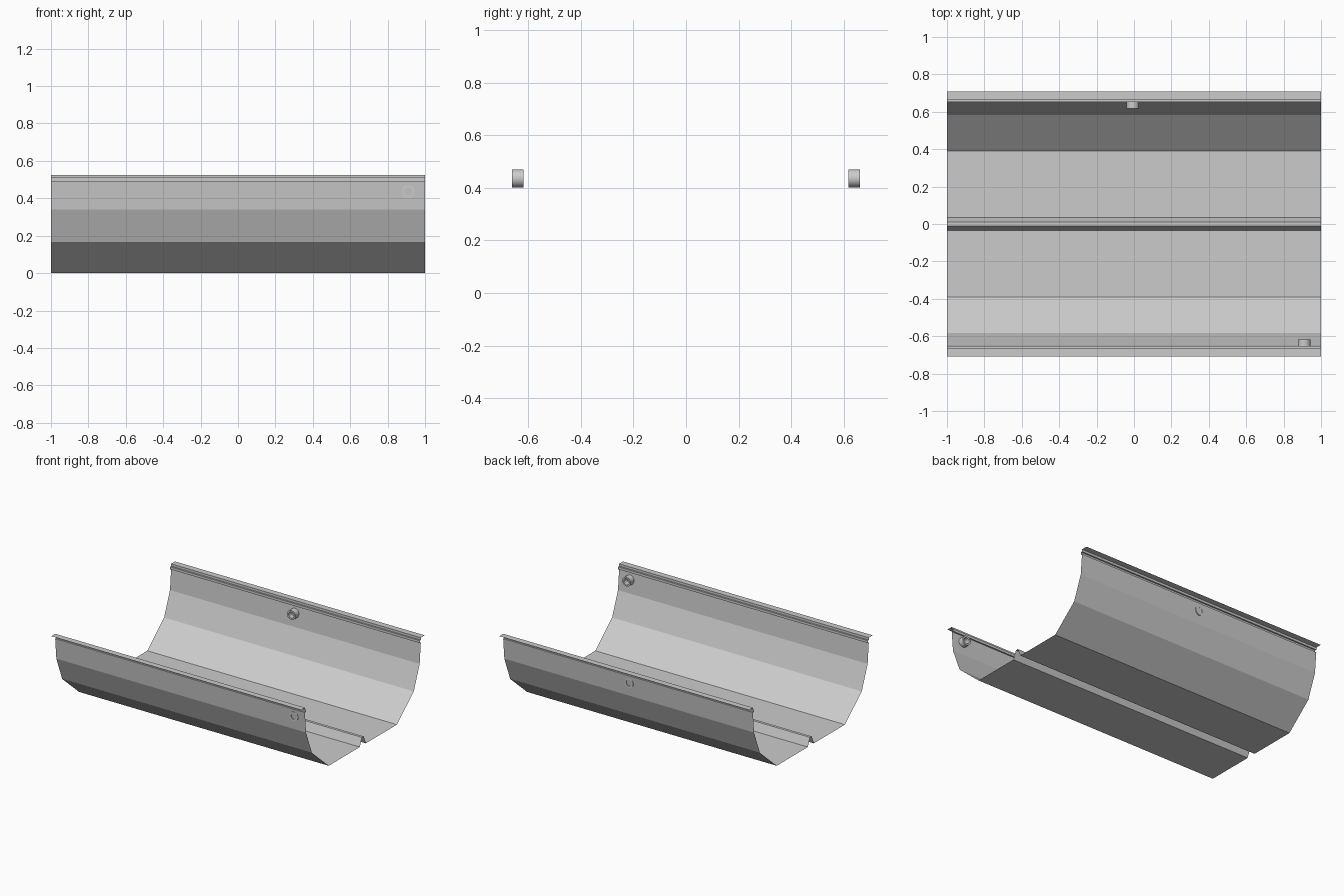
import bpy, bmesh, math
from mathutils import Vector

if "Cube" in bpy.data.objects:
    bpy.data.objects.remove(bpy.data.objects["Cube"])

# Half cross-section (y, z), from centre ridge out to the rim flange
half = [(0.01, 0.06), (0.035, 0.0), (0.39, 0.0), (0.583, 0.167), (0.65, 0.34),
        (0.663, 0.49), (0.652, 0.49), (0.652, 0.508), (0.663, 0.508),
        (0.663, 0.525), (0.708, 0.525)]
profile = [(-y, z) for y, z in reversed(half)] + half


def make_object(name, bm):
    mesh = bpy.data.meshes.new(name)
    bm.to_mesh(mesh)
    bm.free()
    ob = bpy.data.objects.new(name, mesh)
    bpy.context.collection.objects.link(ob)
    return ob


# Folded thin sheet, extruded along x
bm = bmesh.new()
rows = [[bm.verts.new((x, y, z)) for y, z in profile] for x in (-1, 1)]
for i in range(len(profile) - 1):
    bm.faces.new((rows[0][i], rows[1][i], rows[1][i + 1], rows[0][i + 1]))
make_object("trough_sheet", bm)


# Round hollow boss set into a side wall, open towards the inside
def boss(name, x, side, z=0.436, outer=0.034, inner=0.022, n=32):
    bm = bmesh.new()
    section = [(outer, 0.662), (outer, 0.618), (inner, 0.618), (inner, 0.662)]
    rings = []
    for r, y in section:
        rings.append([bm.verts.new((x + r * math.cos(2 * math.pi * k / n), side * y,
                                    z + r * math.sin(2 * math.pi * k / n)))
                      for k in range(n)])
    for a in range(4):
        p, q = rings[a], rings[(a + 1) % 4]
        for k in range(n):
            j = (k + 1) % n
            bm.faces.new((p[k], p[j], q[j], q[k]))
    bmesh.ops.recalc_face_normals(bm, faces=bm.faces)
    ob = make_object(name, bm)
    bpy.ops.object.select_all(action='DESELECT')
    ob.select_set(True)
    bpy.context.view_layer.objects.active = ob
    bpy.ops.object.shade_smooth_by_angle(angle=math.radians(35))


boss("front_boss", 0.91, -1)
boss("back_boss", -0.006, 1)
